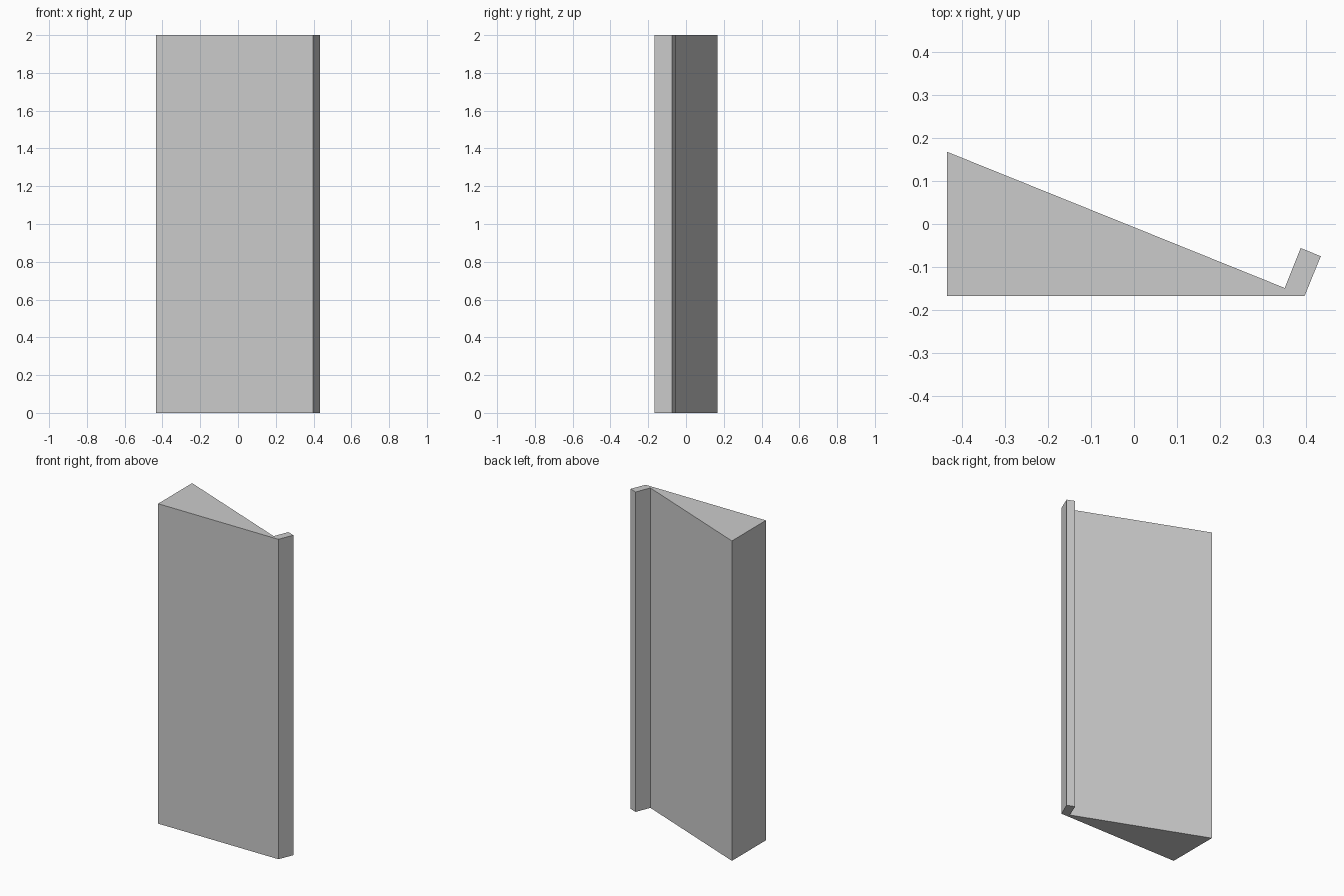
import bpy
import bmesh

cube = bpy.data.objects.get("Cube")
if cube:
    bpy.data.objects.remove(cube, do_unlink=True)

HEIGHT = 2.0

# Single matte grey
grey = bpy.data.materials.new("light_grey")
grey.use_nodes = True
colour = (0.6, 0.6, 0.6, 1.0)
grey.diffuse_color = colour
grey.node_tree.nodes["Principled BSDF"].inputs["Base Color"].default_value = colour


def extrude_profile(name, outline, height, material):
    """Extrude a counter-clockwise xy outline upward from the ground."""
    bm = bmesh.new()
    base = bm.faces.new([bm.verts.new((x, y, 0)) for x, y in outline])
    result = bmesh.ops.extrude_face_region(bm, geom=[base], use_keep_orig=True)
    top = [g for g in result["geom"] if isinstance(g, bmesh.types.BMVert)]
    bmesh.ops.translate(bm, verts=top, vec=(0, 0, height))
    bmesh.ops.recalc_face_normals(bm, faces=bm.faces)
    mesh = bpy.data.meshes.new(name)
    bm.to_mesh(mesh)
    bm.free()
    mesh.materials.append(material)
    obj = bpy.data.objects.new(name, mesh)
    bpy.context.collection.objects.link(obj)
    return obj


# Wedge body with a hooked lip along its thin edge
wedge_outline = [
    (-0.435, -0.168),  # front of the thick end
    (0.397, -0.168),   # foot of the lip
    (0.435, -0.075),   # lip outer corner
    (0.388, -0.056),   # lip inner corner
    (0.351, -0.149),   # notch
    (-0.435, 0.168),   # back of the thick end
]
extrude_profile("wedge_panel_with_lip", wedge_outline, HEIGHT, grey)
